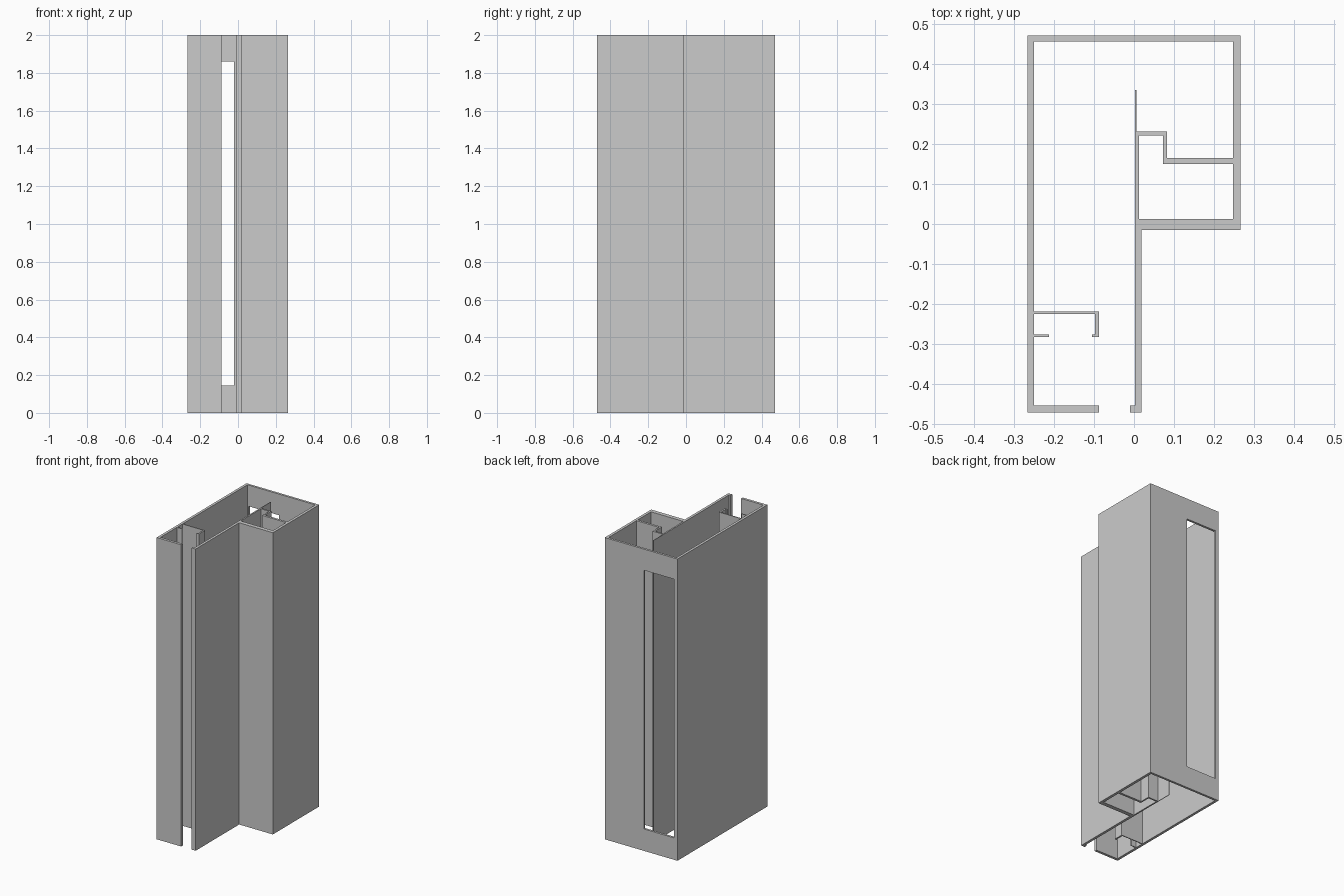
import bpy
import bmesh
from mathutils import Vector

default_cube = bpy.data.objects.get("Cube")
if default_cube:
    bpy.data.objects.remove(default_cube, do_unlink=True)

HEIGHT = 2.0

# One plain grey for the whole extrusion
grey = bpy.data.materials.new("plain grey")
grey.use_nodes = True
colour = (0.6, 0.6, 0.6, 1)
grey.diffuse_color = colour
grey.node_tree.nodes["Principled BSDF"].inputs["Base Color"].default_value = colour


def wall(name, x_range, y_range, z_range=(0, HEIGHT)):
    """Add an upright box spanning the given ranges."""
    spans = (x_range, y_range, z_range)
    low = Vector([min(s) for s in spans])
    high = Vector([max(s) for s in spans])
    bm = bmesh.new()
    bmesh.ops.create_cube(bm, size=1)
    for v in bm.verts:
        v.co = (low + high) / 2 + v.co * (high - low)
    mesh = bpy.data.meshes.new(name)
    bm.to_mesh(mesh)
    bm.free()
    mesh.materials.append(grey)
    obj = bpy.data.objects.new(name, mesh)
    bpy.context.collection.objects.link(obj)
    return obj


# Shared outline positions
RIGHT, RIGHT_IN = -0.267, -0.25
LEFT_IN, LEFT = 0.248, 0.266
FRONT, FRONT_IN = -0.471, -0.454
BACK_IN, BACK = 0.456, 0.471
STEP, STEP_IN = -0.015, 0.012      # recessed front wall on the left
WEB, WEB_IN, WEB_OUT = 0.002, 0.012, 0.019
LIP = -0.087                        # edge of the front opening

# Outer shell
wall("right_side_wall", (RIGHT, RIGHT_IN), (FRONT, BACK))
wall("front_wall", (RIGHT_IN, LIP), (FRONT, FRONT_IN))
wall("left_side_wall", (LEFT_IN, LEFT), (STEP_IN, BACK))
wall("recessed_front_wall", (WEB, LEFT), (STEP, STEP_IN))
back_wall = wall("back_wall", (RIGHT_IN, LEFT_IN), (BACK_IN, BACK))

# Tall window through the back wall
cutter = wall("window_cutter", (-0.243, -0.02), (BACK_IN - 0.1, BACK + 0.1), (0.145, 1.86))
cutter.hide_render = True
cut = back_wall.modifiers.new("window", "BOOLEAN")
cut.operation = "DIFFERENCE"
cut.solver = "EXACT"
cut.object = cutter
bpy.context.view_layer.objects.active = back_wall
bpy.ops.object.modifier_apply(modifier=cut.name)
bpy.data.objects.remove(cutter, do_unlink=True)

# Central web with its front lip and thin rear fin
wall("front_web", (WEB, WEB_OUT), (FRONT, STEP))
wall("front_web_lip", (-0.01, WEB), (FRONT, FRONT_IN))
wall("rear_web", (WEB, WEB_IN), (STEP_IN, 0.232))
wall("rear_fin", (WEB, 0.006), (0.232, 0.335))

# Stepped inner chamber
wall("chamber_top_wall", (WEB_IN, 0.082), (0.222, 0.232))
wall("chamber_step_wall", (0.072, 0.082), (0.15, 0.222))
wall("chamber_back_wall", (0.082, LEFT_IN), (0.15, 0.165))

# Hooked channel on the right side wall
wall("channel_shelf", (RIGHT_IN, LIP), (-0.225, -0.219))
wall("channel_arm", (-0.098, LIP), (-0.283, -0.225))
wall("channel_hook", (-0.105, -0.098), (-0.283, -0.277))
wall("channel_rib", (RIGHT_IN, -0.212), (-0.283, -0.277))
